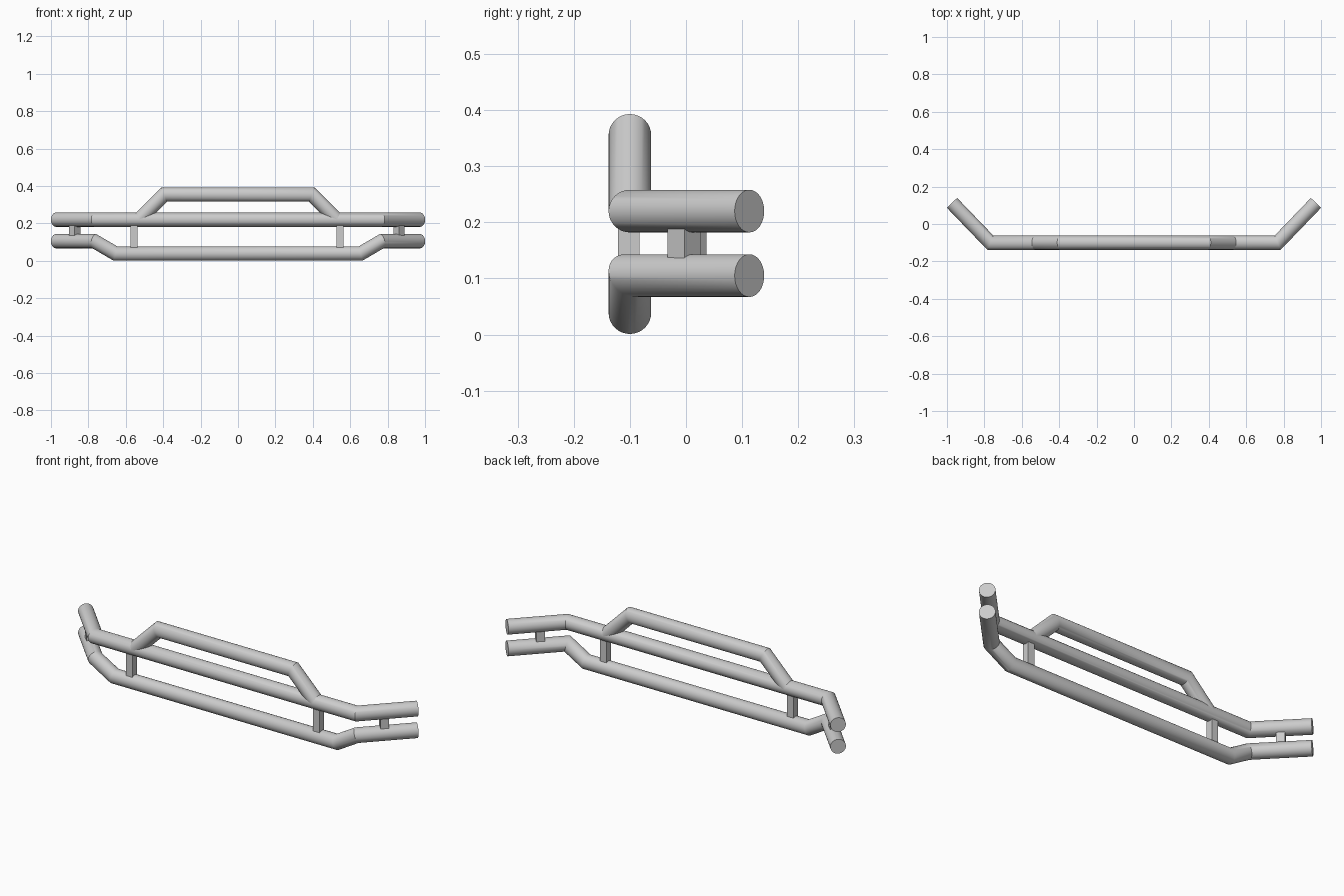
import bpy, bmesh, math
from mathutils import Vector, Matrix

cube = bpy.data.objects.get("Cube")
if cube:
    bpy.data.objects.remove(cube, do_unlink=True)

steel = bpy.data.materials.new("grey_steel")
steel.use_nodes = True
colour = (0.6, 0.6, 0.6, 1)
steel.diffuse_color = colour
steel.node_tree.nodes["Principled BSDF"].inputs["Base Color"].default_value = colour

RADIUS, SIDES = 0.038, 32
FRONT_Y = -0.1


def finish(name, bm, smooth):
    bmesh.ops.recalc_face_normals(bm, faces=bm.faces)
    mesh = bpy.data.meshes.new(name)
    bm.to_mesh(mesh)
    bm.free()
    mesh.materials.append(steel)
    obj = bpy.data.objects.new(name, mesh)
    bpy.context.collection.objects.link(obj)
    if smooth:
        bpy.ops.object.select_all(action='DESELECT')
        obj.select_set(True)
        bpy.context.view_layer.objects.active = obj
        bpy.ops.object.shade_smooth_by_angle(angle=math.radians(30))


def tube(name, half_path):
    """Round pipe with mitred bends, mirrored across x = 0."""
    right = [Vector(p) for p in half_path]
    pts = [Vector((-p.x, p.y, p.z)) for p in right] + right[::-1]
    dirs = [(b - a).normalized() for a, b in zip(pts, pts[1:])]
    bm = bmesh.new()
    frame = dirs[0].to_track_quat('Z', 'Y')
    ring = []
    for i in range(SIDES):
        a = 2 * math.pi * i / SIDES
        ring.append(pts[0] + frame @ Vector((math.cos(a), math.sin(a), 0)) * RADIUS)
    loops = [[bm.verts.new(p) for p in ring]]
    for i, d in enumerate(dirs):
        # slide the ring along the pipe to the bend plane
        plane = d + dirs[i + 1] if i + 1 < len(dirs) else d
        ring = [p + d * ((pts[i + 1] - p).dot(plane) / d.dot(plane)) for p in ring]
        loops.append([bm.verts.new(p) for p in ring])
    for a, b in zip(loops, loops[1:]):
        for i in range(SIDES):
            j = (i + 1) % SIDES
            bm.faces.new((a[i], a[j], b[j], b[i]))
    bm.faces.new(loops[0])
    bm.faces.new(loops[-1])
    finish(name, bm, True)


def post(name, x, y, bottom, top, width, turn=0):
    bm = bmesh.new()
    place = (Matrix.Translation((x, y, (bottom + top) / 2))
             @ Matrix.Rotation(math.radians(turn), 4, 'Z')
             @ Matrix.Diagonal((width, width, top - bottom, 1)))
    bmesh.ops.create_cube(bm, size=1, matrix=place)
    finish(name, bm, False)


# Main pipes, with ends swept back
tube("upper_bar", [(0.973, 0.113, 0.22), (0.768, FRONT_Y, 0.22)])
tube("lower_bar", [(0.973, 0.113, 0.105), (0.768, FRONT_Y, 0.105), (0.655, FRONT_Y, 0.039)])
# Raised hoop over the upper bar
tube("top_hoop", [(0.53, FRONT_Y, 0.22), (0.395, FRONT_Y, 0.355)])

# Square struts between the pipes
for side, s in (("left", 1), ("right", -1)):
    post("front_strut_" + side, s * 0.55 - 0.005, FRONT_Y - 0.002, 0.04, 0.22, 0.0375)
    post("end_strut_" + side, s * 0.867 - 0.006, 0.002 - s * 0.005, 0.105, 0.22, 0.042, 45)
